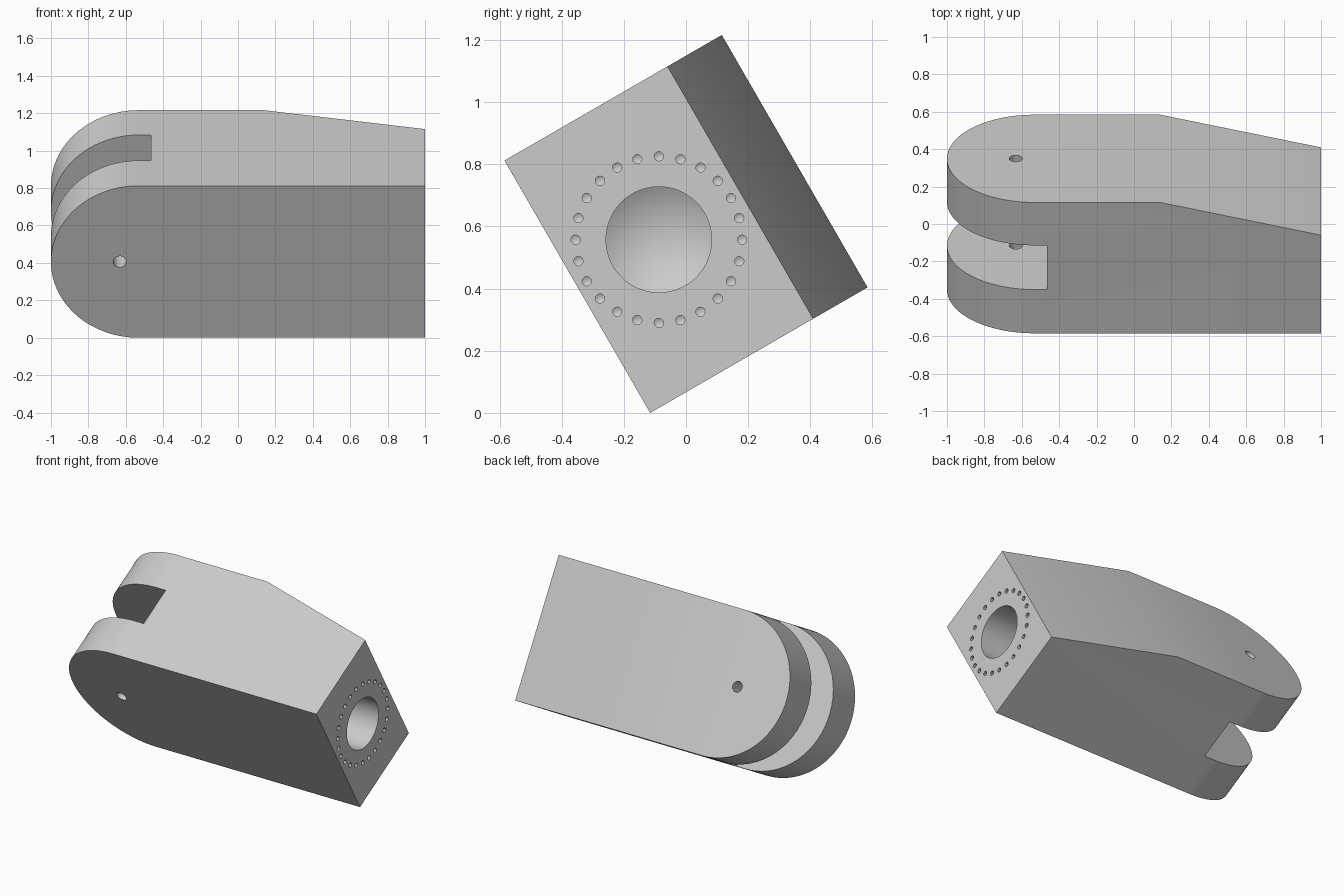
import bpy, bmesh
from math import sin, cos, pi, radians
from mathutils import Matrix, Vector

cube = bpy.data.objects.get("Cube")
if cube:
    bpy.data.objects.remove(cube, do_unlink=True)

# Local axes: x = length, y = thickness, z = width of the cheeks
WIDTH, THICK, END_THICK = 0.938, 0.808, 0.606
R = WIDTH / 2
TAPER_X = 0.14
SLOT = (0.27, 0.543)
SLOT_X = -0.465

grey = bpy.data.materials.new("Mid Grey")
grey.use_nodes = True
grey.diffuse_color = (0.6, 0.6, 0.6, 1)
grey.node_tree.nodes["Principled BSDF"].inputs["Base Color"].default_value = (0.6, 0.6, 0.6, 1)


def make_object(name, bm):
    bmesh.ops.recalc_face_normals(bm, faces=bm.faces)
    mesh = bpy.data.meshes.new(name)
    bm.to_mesh(mesh)
    bm.free()
    mesh.materials.append(grey)
    obj = bpy.data.objects.new(name, mesh)
    bpy.context.collection.objects.link(obj)
    return obj


def lathe_along_x(bm, radius, depth, tip, y, z, sides):
    """Drill shape entering the end face, with a pointed bottom."""
    def ring(x):
        return [bm.verts.new((x, y + radius * cos(2 * pi * i / sides),
                              z + radius * sin(2 * pi * i / sides))) for i in range(sides)]
    outer, inner = ring(1.05), ring(1 - depth)
    point = bm.verts.new((1 - depth - tip, y, z))
    bm.faces.new(outer)
    for i in range(sides):
        j = (i + 1) % sides
        bm.faces.new((outer[i], outer[j], inner[j], inner[i]))
        bm.faces.new((inner[i], inner[j], point))


# Body: a round-ended plate, extruded through its thickness
bm = bmesh.new()
steps = 64
arc = [(R - 1 - R * sin(pi * i / steps), 0, R + R * cos(pi * i / steps)) for i in range(steps + 1)]
outline = [(1, 0, 0), (1, 0, WIDTH)] + arc
face = bm.faces.new([bm.verts.new(p) for p in outline])
new = bmesh.ops.extrude_face_region(bm, geom=[face])["geom"]
bmesh.ops.translate(bm, vec=(0, THICK, 0), verts=[v for v in new if isinstance(v, bmesh.types.BMVert)])
bmesh.ops.recalc_face_normals(bm, faces=bm.faces)

# Sloped back toward the square end
slope = Vector((THICK - END_THICK, 1 - TAPER_X, 0)).normalized()
bmesh.ops.bisect_plane(bm, geom=bm.verts[:] + bm.edges[:] + bm.faces[:],
                       plane_co=(1, END_THICK, 0), plane_no=slope, clear_outer=True)
bmesh.ops.holes_fill(bm, edges=[e for e in bm.edges if e.is_boundary], sides=0)
body = make_object("clevis_body", bm)

# Slot between the two cheeks
bm = bmesh.new()
bmesh.ops.create_cube(bm, size=1)
length = SLOT_X + 1.1
bmesh.ops.scale(bm, vec=(length, SLOT[1] - SLOT[0], WIDTH * 1.2), verts=bm.verts)
bmesh.ops.translate(bm, vec=(SLOT_X - length / 2, sum(SLOT) / 2, R), verts=bm.verts)
slot = make_object("slot_cutter", bm)

# Pin hole through both cheeks
bm = bmesh.new()
place = Matrix.Translation((-0.632, THICK / 2, R)) @ Matrix.Rotation(pi / 2, 4, 'X')
bmesh.ops.create_cone(bm, cap_ends=True, segments=16, radius1=0.035, radius2=0.035,
                      depth=THICK * 1.2, matrix=place)
pin = make_object("pin_hole_cutter", bm)

# Blind bore and its ring of small drilled holes in the end face
bm = bmesh.new()
mid = END_THICK / 2
lathe_along_x(bm, 0.17, 0.5, 0.1, mid, R, 64)
count = 24
for k in range(count):
    a = 2 * pi * k / count - radians(30)
    lathe_along_x(bm, 0.015, 0.1, 0.009, mid + 0.268 * cos(a), R + 0.268 * sin(a), 12)
drills = make_object("end_hole_cutter", bm)

# Cut everything out of the body
bpy.context.view_layer.objects.active = body
for cutter in (slot, pin, drills):
    mod = body.modifiers.new(cutter.name, 'BOOLEAN')
    mod.operation = 'DIFFERENCE'
    mod.solver = 'EXACT'
    mod.object = cutter
    bpy.ops.object.modifier_apply(modifier=mod.name)
    bpy.data.objects.remove(cutter, do_unlink=True)

# Tilt about the long axis so it rests on one long edge
body.rotation_euler.x = radians(30)
body.location.y = (WIDTH * sin(radians(30)) - THICK * cos(radians(30))) / 2

for o in bpy.context.selected_objects:
    o.select_set(False)
body.select_set(True)
bpy.ops.object.shade_smooth_by_angle(angle=radians(30))
